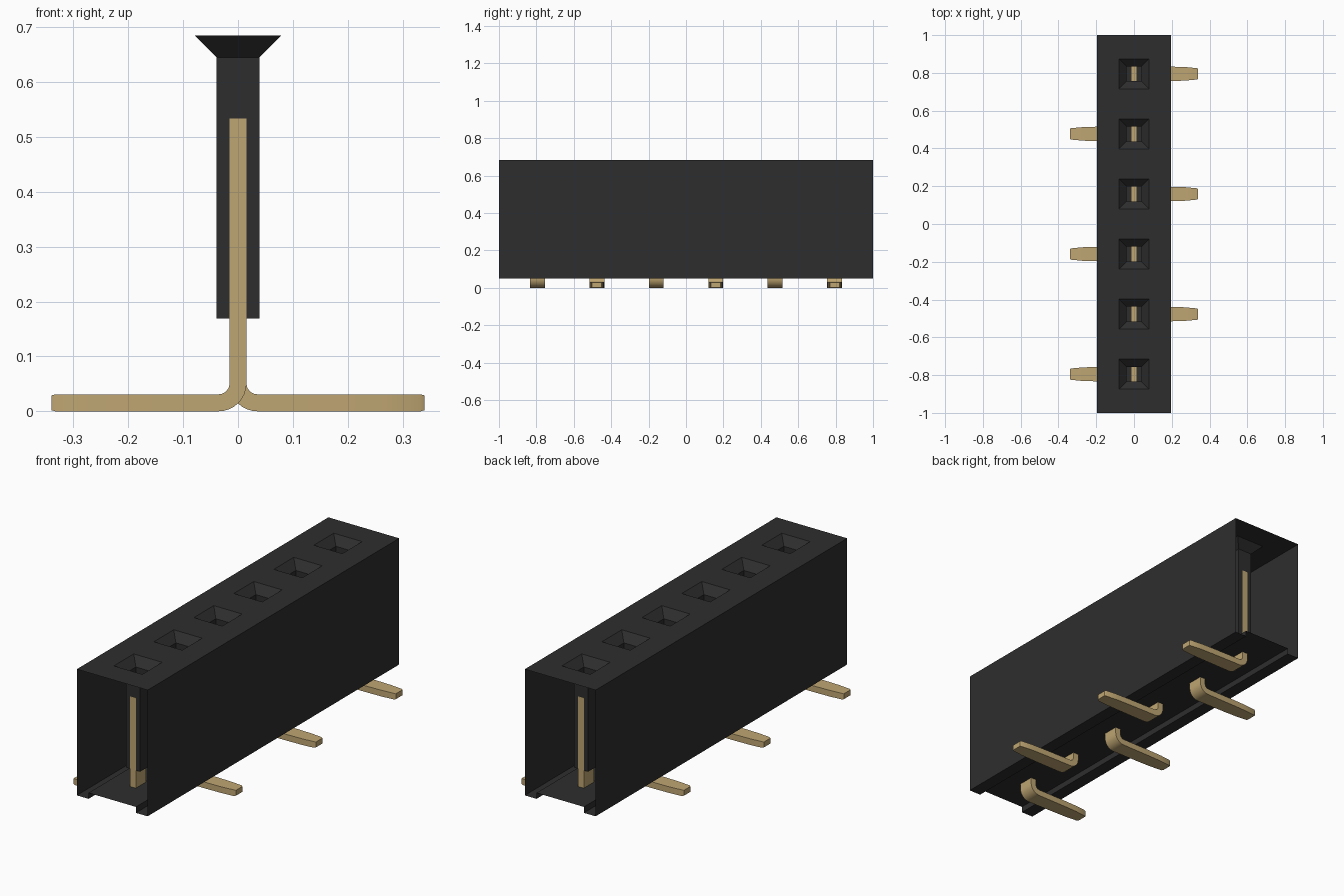
import bpy, bmesh
from math import sin, cos, pi

cube = bpy.data.objects.get("Cube")
if cube:
    bpy.data.objects.remove(cube)

PITCH, COUNT = 0.318, 6
HALF_W, HALF_L = 0.197, 1.0
TOP, FLOOR, BASE = 0.685, 0.08, 0.05
ROWS = [(i - (COUNT - 1) / 2) * PITCH for i in range(COUNT)]


def material(name, rgb, roughness):
    m = bpy.data.materials.new(name)
    m.use_nodes = True
    m.diffuse_color = (*rgb, 1)
    bsdf = m.node_tree.nodes["Principled BSDF"]
    bsdf.inputs["Base Color"].default_value = (*rgb, 1)
    bsdf.inputs["Roughness"].default_value = roughness
    return m


black = material("black plastic", (0.027, 0.027, 0.027), 0.6)
gold = material("gold metal", (0.52, 0.38, 0.17), 0.5)


def finish(bm, name, mat):
    mesh = bpy.data.meshes.new(name)
    bm.to_mesh(mesh)
    bm.free()
    mesh.materials.append(mat)
    ob = bpy.data.objects.new(name, mesh)
    bpy.context.collection.objects.link(ob)
    return ob


def bridge(bm, a, b):
    for i in range(len(a)):
        j = (i + 1) % len(a)
        bm.faces.new((a[i], a[j], b[j], b[i]))


def rect(bm, hx, y0, y1, z):
    return [bm.verts.new(p) for p in
            ((-hx, y0, z), (hx, y0, z), (hx, y1, z), (-hx, y1, z))]


# Housing shell: walls, foot rails and floor, open at both ends
bm = bmesh.new()
rail = 0.132
profile = [(-HALF_W, TOP), (-HALF_W, BASE), (-rail, BASE), (-rail, FLOOR),
           (rail, FLOOR), (rail, BASE), (HALF_W, BASE), (HALF_W, TOP)]
front = [bm.verts.new((x, -HALF_L, z)) for x, z in profile]
back = [bm.verts.new((x, HALF_L, z)) for x, z in profile]
for i in range(len(profile) - 1):
    bm.faces.new((front[i], front[i + 1], back[i + 1], back[i]))

# Top panel cells, each with a funnel leading into a square well
for i, y in enumerate(ROWS):
    y0 = -HALF_L if i == 0 else y - PITCH / 2
    y1 = HALF_L if i == COUNT - 1 else y + PITCH / 2
    rings = [rect(bm, HALF_W, y0, y1, TOP)]
    for half, z in ((0.079, TOP), (0.039, 0.645), (0.039, 0.169)):
        rings.append(rect(bm, half, y - half, y + half, z))
    for a, b in zip(rings, rings[1:]):
        bridge(bm, a, b)
    bm.faces.new(rings[-1])
bmesh.ops.remove_doubles(bm, verts=bm.verts, dist=0.0001)
finish(bm, "housing", black)

# Contact pins: upright blade, rounded bend and tapered surface-mount foot
T, R_IN = 0.0155, 0.02
R_OUT = R_IN + 2 * T
CX = T + R_IN
# Each station: outer edge (x, z), inner edge (x, z), half depth
stations = [((-0.009, 0.54), (0.009, 0.54), 0.034),
            ((-0.009, 0.534), (0.009, 0.534), 0.034),
            ((-T, 0.534), (T, 0.534), 0.04)]
for k in range(9):
    a = k / 8 * pi / 2
    stations.append(((CX - R_OUT * cos(a), R_OUT * (1 - sin(a))),
                     (CX - R_IN * cos(a), R_OUT - R_IN * sin(a)), 0.04))
for x, half in ((0.2, 0.038), (0.27, 0.036), (0.333, 0.03)):
    stations.append(((x, 0), (x, 2 * T), half))
stations.append(((0.34, 0.002), (0.34, 2 * T - 0.002), 0.026))

for i, y in enumerate(ROWS):
    side = 1 if i % 2 else -1
    bm = bmesh.new()
    rings = []
    for (xo, zo), (xi, zi), h in stations:
        rings.append([bm.verts.new((side * x, y + d, z)) for x, z, d in
                      ((xo, zo, -h), (xi, zi, -h), (xi, zi, h), (xo, zo, h))])
    for a, b in zip(rings, rings[1:]):
        bridge(bm, a, b)
    bm.faces.new(rings[0])
    bm.faces.new(rings[-1])
    bmesh.ops.recalc_face_normals(bm, faces=bm.faces)
    pin = finish(bm, f"contact_pin_{i + 1}", gold)
    bpy.ops.object.select_all(action="DESELECT")
    pin.select_set(True)
    bpy.context.view_layer.objects.active = pin
    bpy.ops.object.shade_smooth_by_angle(angle=pi / 6)
